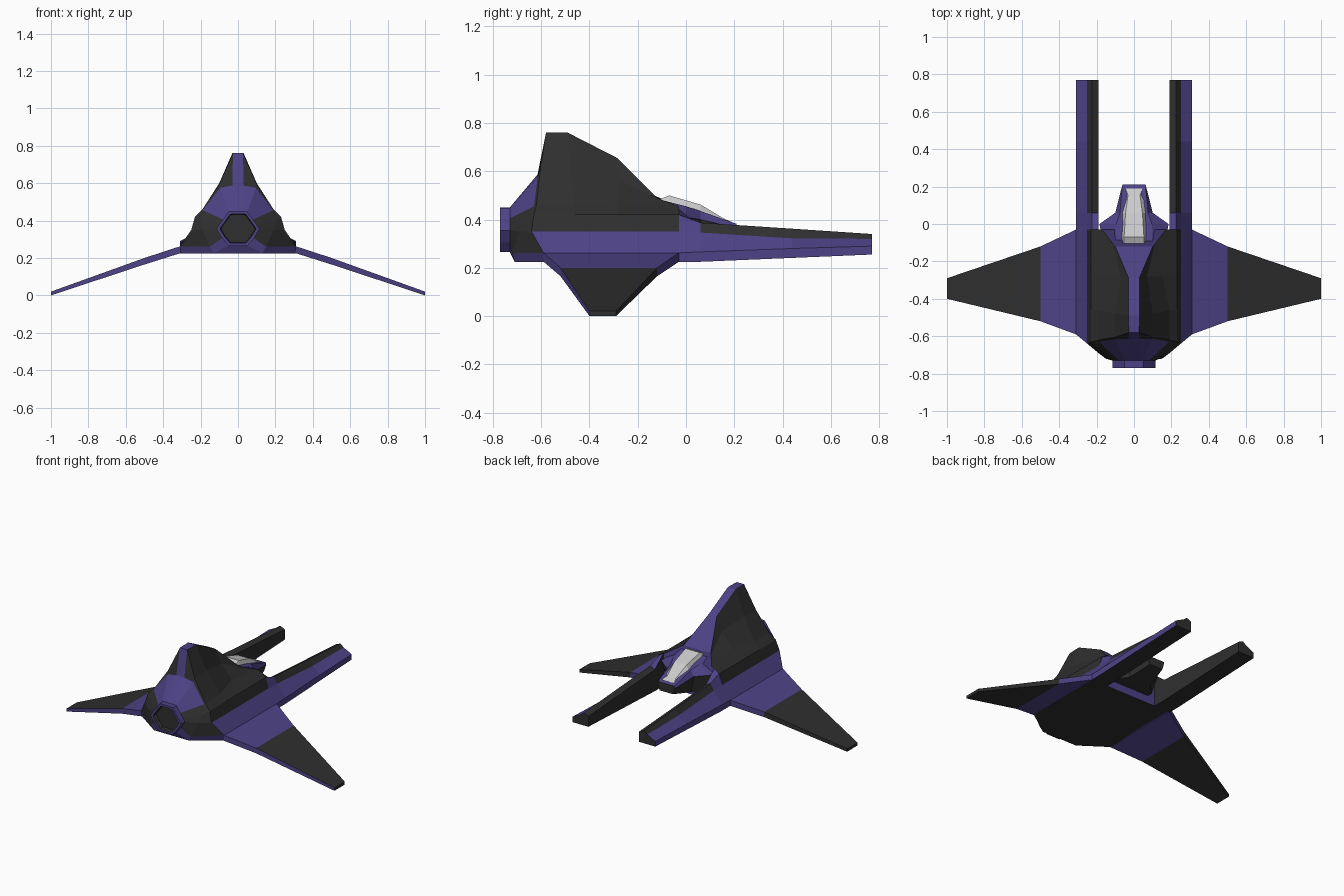
import bpy, bmesh


def material(name, rgb):
    m = bpy.data.materials.new(name)
    m.diffuse_color = (*rgb, 1)
    return m


MATS = [material("dark_hull", (0.028, 0.028, 0.028)),
        material("purple_trim", (0.075, 0.055, 0.24))]
DARK, PURPLE = 0, 1


def loft(name, rings, color=None, caps=(DARK, DARK), mirrored=False):
    """Skin closed rings; color(segment, edge) picks the material."""
    bm = bmesh.new()
    vs = [[bm.verts.new(p) for p in r] for r in rings]
    n = len(vs[0])
    for s in range(len(vs) - 1):
        for k in range(n):
            j = (k + 1) % n
            f = bm.faces.new((vs[s][k], vs[s][j], vs[s + 1][j], vs[s + 1][k]))
            f.material_index = color(s, k) if color else 0
    for ring, c in zip((vs[0], vs[-1]), caps):
        bm.faces.new(ring).material_index = c
    bmesh.ops.recalc_face_normals(bm, faces=bm.faces)
    me = bpy.data.meshes.new(name)
    bm.to_mesh(me)
    bm.free()
    if color:
        for m in MATS:
            me.materials.append(m)
    ob = bpy.data.objects.new(name, me)
    bpy.context.collection.objects.link(ob)
    if mirrored:
        mod = ob.modifiers.new("mirror", 'MIRROR')
        mod.use_axis = (True, False, False)
        mod.use_mirror_merge = False
    return ob


def whole(half):
    """Right-hand half section, top to bottom, completed on the left."""
    return half + [(-x, y, z) for x, y, z in reversed(half)]


# Main hull: fin ridge, fin middle, fin foot, shoulder, waist, skirt top, skirt bottom
def skirt(y):
    return [(0.23, y, 0.42), (0.25, y, 0.35), (0.31, y, 0.262), (0.31, y, 0.225)]


hull = [
    [(0.10, -0.12, 0.49), (0.11, -0.11, 0.485), (0.17, -0.03, 0.455)] + skirt(-0.03),
    [(0.03, -0.285, 0.655), (0.07, -0.28, 0.565), (0.15, -0.28, 0.475)] + skirt(-0.28),
    [(0.03, -0.49, 0.76), (0.10, -0.48, 0.60), (0.19, -0.46, 0.46)] + skirt(-0.46),
    [(0.027, -0.58, 0.76), (0.10, -0.605, 0.595), (0.19, -0.62, 0.46), (0.23, -0.63, 0.42),
     (0.25, -0.64, 0.35), (0.31, -0.59, 0.262), (0.31, -0.585, 0.225)],
    [(0.03, -0.615, 0.587), (0.095, -0.615, 0.575), (0.188, -0.63, 0.455), (0.20, -0.66, 0.40),
     (0.19, -0.69, 0.35), (0.15, -0.72, 0.26), (0.13, -0.71, 0.225)],
]
# Exhaust collar and its recess continue the hull backwards
collar = [(0.035, 0.45), (0.05, 0.447), (0.08, 0.405), (0.1, 0.378),
          (0.115, 0.355), (0.085, 0.305), (0.05, 0.265)]
for y, s in ((-0.73, 1), (-0.77, 1), (-0.77, 0.84), (-0.74, 0.8)):
    hull.append([(x * s, y, 0.357 + (z - 0.357) * s) for x, z in collar])


def hull_color(s, k):
    if s >= 5:
        return DARK if s == 7 else PURPLE
    if k == 13:
        return PURPLE
    if k == 6:
        return PURPLE if s == 4 else DARK
    e = k if k < 6 else 12 - k
    if s < 3:
        return PURPLE if e >= 4 else DARK
    if s == 3:
        return PURPLE if e == 5 else DARK
    return PURPLE if e in (0, 1, 5) else DARK


loft("hull", [whole(r) for r in hull], hull_color, (PURPLE, DARK))

# Cockpit nose between the prongs
nose = [
    [(0.10, -0.13, 0.488), (0.16, -0.13, 0.44), (0.12, -0.13, 0.27)],
    [(0.095, 0.0, 0.455), (0.185, 0.0, 0.41), (0.14, 0.0, 0.28)],
    [(0.075, 0.06, 0.435), (0.10, 0.06, 0.40), (0.08, 0.06, 0.29)],
    [(0.062, 0.21, 0.382), (0.062, 0.21, 0.365), (0.05, 0.21, 0.325)],
]
loft("cockpit_nose", [whole(r) for r in nose],
     lambda s, k: PURPLE if k == 5 or (k in (0, 4) and s < 3) else DARK)

# Canopy glass
canopy = [
    [(0.055, -0.105, 0.485), (0.07, -0.105, 0.46)],
    [(0.053, -0.07, 0.50), (0.075, -0.07, 0.45)],
    [(0.045, 0.06, 0.462), (0.07, 0.06, 0.42)],
    [(0.032, 0.155, 0.405), (0.055, 0.165, 0.385)],
    [(0.045, 0.19, 0.39), (0.05, 0.19, 0.375)],
]
loft("canopy", [whole(r) for r in canopy])

# Forward prongs
prong_x = (0.31, 0.31, 0.25, 0.225, 0.19, 0.19)
prong = [(-0.03, (0.225, 0.262, 0.35, 0.42, 0.445, 0.225)),
         (0.06, (0.225, 0.266, 0.346, 0.387, 0.37, 0.225)),
         (0.44, (0.241, 0.28, 0.322, 0.362, 0.345, 0.241)),
         (0.77, (0.255, 0.29, 0.32, 0.34, 0.325, 0.255))]
loft("forward_prongs", [[(x, y, z) for x, z in zip(prong_x, zs)] for y, zs in prong],
     lambda s, k: PURPLE if k < 2 or (s == 0 and k < 4) else DARK, mirrored=True)

# Drooping wings: x, trailing y, leading y, bottom z, top z
wing = [(0.29, -0.585, -0.03, 0.225, 0.262), (0.31, -0.59, -0.03, 0.225, 0.262),
        (0.5, -0.52, -0.12, 0.165, 0.2), (1.0, -0.4, -0.29, 0.0, 0.02)]
loft("wings", [[(x, a, t), (x, b, t), (x, b, l), (x, a, l)] for x, a, b, l, t in wing],
     lambda s, k: PURPLE if s < 2 or k == 3 else DARK, mirrored=True)
